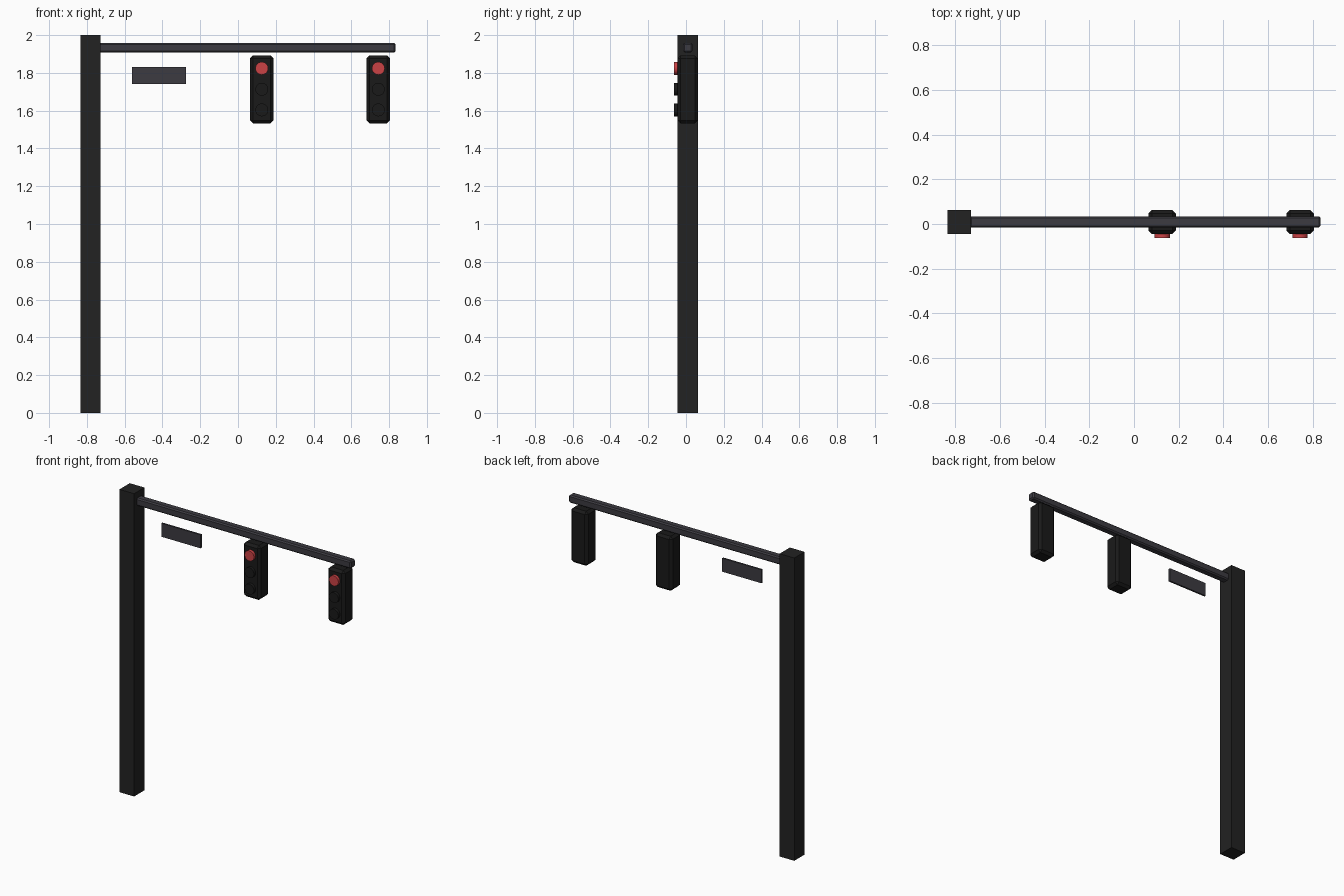
import bpy, math

if "Cube" in bpy.data.objects:
    bpy.data.objects.remove(bpy.data.objects["Cube"])

def material(name, rgb):
    m = bpy.data.materials.new(name)
    m.diffuse_color = (*rgb, 1)
    m.use_nodes = True
    m.node_tree.nodes["Principled BSDF"].inputs["Base Color"].default_value = m.diffuse_color
    return m

POLE = material("charcoal", (0.016, 0.016, 0.016))
BLACK = material("black", (0.010, 0.010, 0.010))
GREY = material("dark grey", (0.045, 0.043, 0.053))
RED = material("signal red", (0.60, 0.055, 0.06))
YC = 0.009  # shared centre line of pole, arm and housings

def box(name, lo, hi, mat, bevel=0):
    mid = [(a + b) / 2 for a, b in zip(lo, hi)]
    bpy.ops.mesh.primitive_cube_add(size=1, location=mid)
    o = bpy.context.object
    o.name = name
    o.scale = [b - a for a, b in zip(lo, hi)]
    bpy.ops.object.transform_apply(location=False, rotation=False, scale=True)
    o.data.materials.append(mat)
    if bevel:
        b = o.modifiers.new("bevel", "BEVEL")
        b.width, b.segments = bevel, 1
    return o

def lens(name, x, z, mat):
    # short disc standing proud of the housing front
    bpy.ops.mesh.primitive_cylinder_add(vertices=24, radius=0.034, depth=0.03,
        location=(x, -0.0475, z), rotation=(math.pi / 2, 0, 0))
    o = bpy.context.object
    o.name = name
    o.data.materials.append(mat)
    bpy.ops.object.shade_smooth_by_angle(angle=math.radians(40))

# Upright and cross arm
box("pole", (-0.835, YC - 0.0535, 0), (-0.728, YC + 0.0535, 2), POLE)
box("arm", (-0.735, YC - 0.025, 1.908), (0.835, YC + 0.025, 1.959), GREY, 0.008)

# Street sign plate
box("sign_plate", (-0.562, YC - 0.006, 1.742), (-0.275, YC + 0.006, 1.831), GREY)

# Two signal heads, top lamp lit
for i, x in enumerate((0.126, 0.743), 1):
    box(f"signal_housing_{i}", (x - 0.062, YC - 0.0535, 1.533),
        (x + 0.062, YC + 0.0535, 1.893), BLACK, 0.016)
    for z, n, mat in ((1.824, "top", RED), (1.713, "middle", BLACK), (1.604, "bottom", BLACK)):
        lens(f"{n}_lamp_{i}", x, z, mat)
